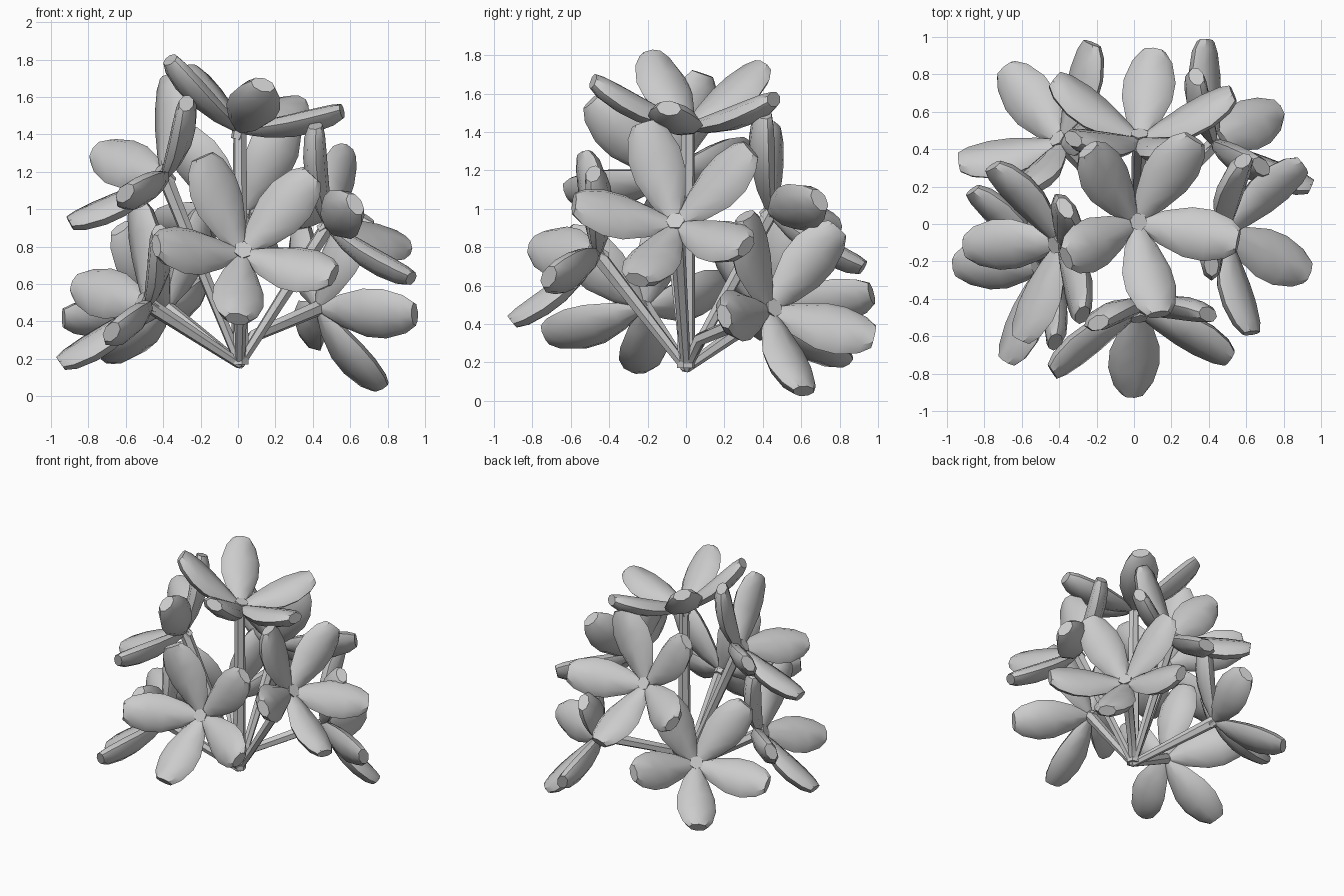
import bpy, bmesh, math
from mathutils import Vector

if "Cube" in bpy.data.objects:
    bpy.data.objects.remove(bpy.data.objects["Cube"])

BASE = Vector((0.01, 0, 0.17))
ELEV = math.radians(25)      # petal lift above the flower plane
LENGTH = 0.565

# flower: (centre, facing direction, direction of one petal)
FLOWERS = {
    "top": ((0.01, 0.01, 1.42), (0.28, 0.04, 0.95), (0.55, -0.10, 0.10)),
    "front": ((0.02, -0.46, 0.76), (0.14, -0.90, 0.42), (-0.01, -0.52, -0.30)),
    "right": ((0.48, -0.05, 0.91), (0.82, -0.12, 0.52), (0.12, -0.53, 0.10)),
    "back": ((0.03, 0.44, 0.98), (0.0, 0.84, 0.54), (0.07, 0.46, -0.26)),
    "left": ((-0.39, -0.10, 1.17), (-0.75, -0.26, 0.58), (-0.19, -0.52, -0.11)),
    "low_right": ((0.43, 0.43, 0.47), (0.78, 0.60, 0.27), (0.32, 0.17, -0.45)),
    "low_back": ((-0.38, 0.43, 0.47), (-0.60, 0.54, 0.57), (-0.28, 0.38, -0.30)),
    "low_left": ((-0.48, -0.22, 0.49), (-0.84, -0.30, 0.46), (-0.20, -0.52, -0.15)),
}
KNEES = {"low_right": Vector((0.08, 0.07, 0.32))}   # bent stem

# petal outline: (fraction along, half width, half thickness, bend)
PETAL = [(0.03, 0.028, 0.024, 0.0), (0.25, 0.092, 0.048, -0.014),
         (0.50, 0.136, 0.062, -0.020), (0.70, 0.140, 0.064, -0.014),
         (0.90, 0.108, 0.056, 0.0), (1.0, 0.066, 0.040, 0.012)]


def loft(bm, rings):
    """Skin a list of equal point rings and cap both ends."""
    loops = [[bm.verts.new(p) for p in ring] for ring in rings]
    n = len(loops[0])
    for a, b in zip(loops, loops[1:]):
        for i in range(n):
            j = (i + 1) % n
            bm.faces.new((a[i], a[j], b[j], b[i]))
    bm.faces.new(loops[0][::-1])
    bm.faces.new(loops[-1])


def ellipse(c, a, b, n):
    return [c + a * math.cos(math.tau * i / n) + b * math.sin(math.tau * i / n)
            for i in range(n)]


def finish(bm, name):
    bmesh.ops.recalc_face_normals(bm, faces=bm.faces[:])
    me = bpy.data.meshes.new(name)
    bm.to_mesh(me)
    bm.free()
    ob = bpy.data.objects.new(name, me)
    bpy.context.collection.objects.link(ob)
    bpy.ops.object.select_all(action='DESELECT')
    ob.select_set(True)
    bpy.context.view_layer.objects.active = ob
    bpy.ops.object.shade_smooth_by_angle(angle=math.radians(40))


for name, (centre, facing, first) in FLOWERS.items():
    c, n = Vector(centre), Vector(facing).normalized()
    u = Vector(first)
    u = (u - n * u.dot(n)).normalized()
    v = n.cross(u)

    # five petals
    bm = bmesh.new()
    for k in range(5):
        a = math.tau * k / 5
        radial = u * math.cos(a) + v * math.sin(a)
        d = radial * math.cos(ELEV) + n * math.sin(ELEV)
        side = n.cross(radial)
        up = d.cross(side)
        loft(bm, [ellipse(c + d * (t * LENGTH) + up * bend, side * w, up * h, 8)
                  for t, w, h, bend in PETAL])
    # small flower heart
    loft(bm, [ellipse(c + n * z, u * r, v * r, 6)
              for z, r in ((-0.05, 0.035), (0.055, 0.05))])
    finish(bm, name + "_flower")

    # tapered stem
    bm = bmesh.new()
    axis = (c - BASE).normalized()
    s = axis.orthogonal().normalized()
    t = axis.cross(s)
    knee = KNEES.get(name, (BASE + c) / 2)
    r0, r1 = (0.048, 0.036) if name == "top" else (0.026, 0.042)
    loft(bm, [ellipse(p, s * r, t * r, 6)
              for p, r in ((BASE, r0), (knee, (r0 + r1) / 2), (c, r1))])
    finish(bm, name + "_stem")
